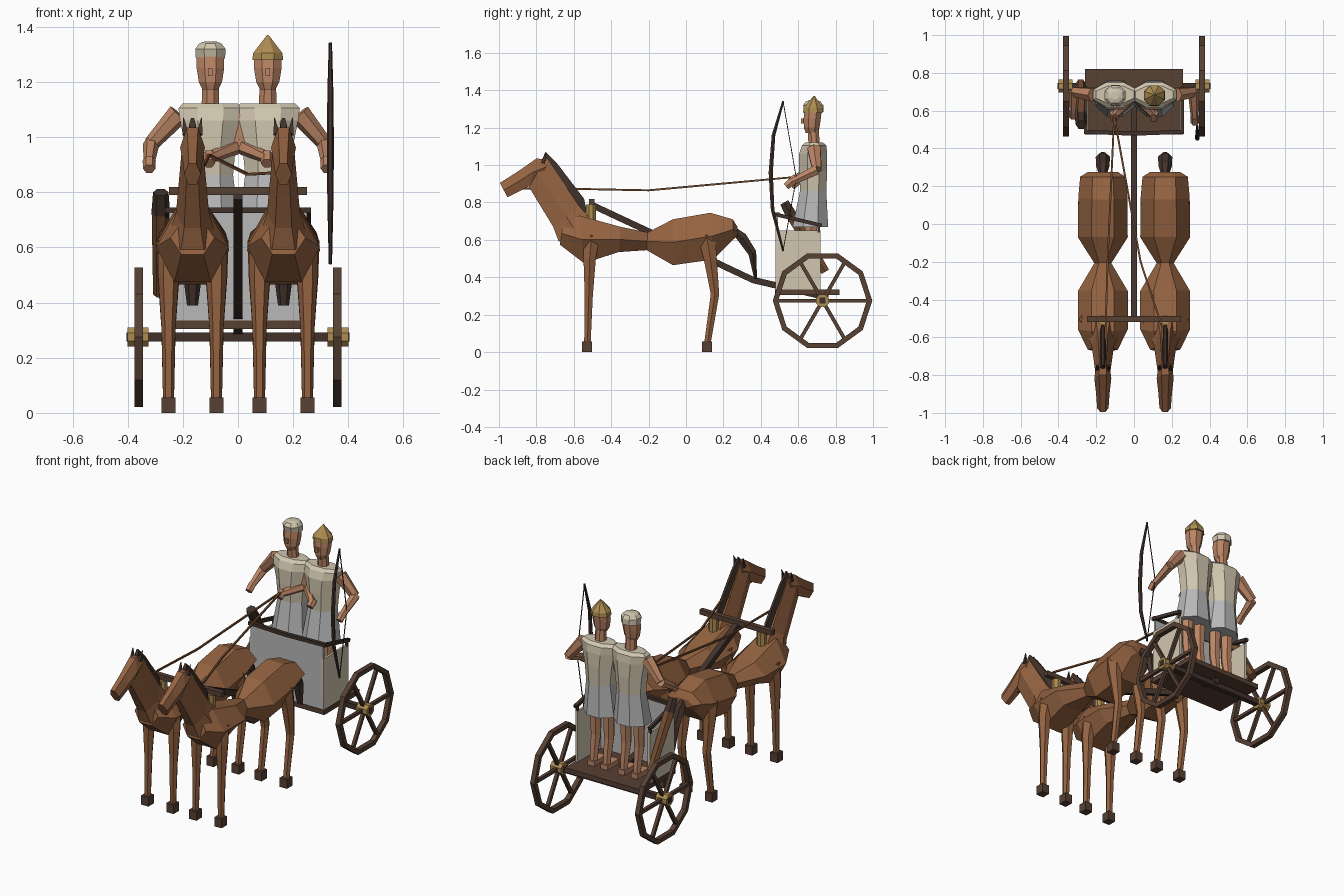
import bpy, bmesh, math
from mathutils import Vector as V

if "Cube" in bpy.data.objects:
    bpy.data.objects.remove(bpy.data.objects["Cube"])


def mat(name, *c):
    m = bpy.data.materials.new(name)
    m.diffuse_color = (*c, 1)
    m.use_nodes = True
    m.node_tree.nodes["Principled BSDF"].inputs["Base Color"].default_value = m.diffuse_color
    return m


HORSE = mat("chestnut", .30, .125, .053)
SKIN = mat("skin", .50, .235, .13)
CREAM = mat("cream_linen", .64, .57, .43)
GREY = mat("grey_cloth", .48, .48, .49)
DARK = mat("dark_wood", .052, .031, .023)
WOOD = mat("brown_wood", .095, .052, .034)
GOLD = mat("gold", .42, .265, .085)
LEATHER = mat("leather", .18, .075, .03)


def loft(name, rings, m, closed=False):
    """Skin a list of equal point rings, capped unless closed."""
    bm = bmesh.new()
    vs = [[bm.verts.new(p) for p in r] for r in rings]
    k, n = len(vs), len(vs[0])
    for i in range(k if closed else k - 1):
        a, b = vs[i], vs[(i + 1) % k]
        for j in range(n):
            bm.faces.new((a[j], a[(j + 1) % n], b[(j + 1) % n], b[j]))
    if not closed:
        bm.faces.new(vs[0])
        bm.faces.new(vs[-1])
    bmesh.ops.recalc_face_normals(bm, faces=bm.faces)
    me = bpy.data.meshes.new(name)
    bm.to_mesh(me)
    bm.free()
    me.materials.append(m)
    ob = bpy.data.objects.new(name, me)
    bpy.context.collection.objects.link(ob)
    return ob


def box(name, lo, hi, m):
    rings = [[(lo[0], lo[1], z), (hi[0], lo[1], z), (hi[0], hi[1], z), (lo[0], hi[1], z)]
             for z in (lo[2], hi[2])]
    return loft(name, rings, m)


def tube(name, pts, radii, m, n=6):
    """Faceted tube along a path, with a radius per point or one for all."""
    pts = [V(p) for p in pts]
    if not isinstance(radii, (list, tuple)):
        radii = [radii] * len(pts)
    span = (pts[-1] - pts[0]).normalized()
    ref = V((0, 0, 1)) if abs(span.x) > .7 else V((1, 0, 0))
    rings = []
    for i, p in enumerate(pts):
        d = (pts[min(i + 1, len(pts) - 1)] - pts[max(i - 1, 0)]).normalized()
        u = ref.cross(d).normalized()
        w = d.cross(u)
        rings.append([p + radii[i] * (u * math.cos(a) + w * math.sin(a))
                      for a in [(j + .5) * math.tau / n for j in range(n)]])
    return loft(name, rings, m)


def slab(name, x, secs, m):
    """Hexagonal side-profile loft: (top y, top z, bottom y, bottom z, half width)."""
    rings = []
    for ty, tz, by, bz, w in secs:
        my, mz = (ty + by) / 2, (tz + bz) / 2
        rings.append([(x - .45 * w, ty, tz), (x + .45 * w, ty, tz), (x + w, my, mz),
                      (x + .5 * w, by, bz), (x - .5 * w, by, bz), (x - w, my, mz)])
    return loft(name, rings, m)


def stack(name, x, secs, m, n=8):
    """Upright loft of ellipses: (z, centre y, radius x, radius y)."""
    k = 1 / math.cos(math.pi / n)
    return loft(name, [[(x + k * rx * math.cos((j + .5) * math.tau / n),
                         cy + k * ry * math.sin((j + .5) * math.tau / n), z)
                        for j in range(n)] for z, cy, rx, ry in secs], m)


def horse(x):
    slab("horse_body", x, [
        (-.655, .695, -.675, .575, .08), (-.57, .73, -.545, .475, .132),
        (-.35, .67, -.36, .535, .132), (-.205, .64, -.21, .545, .045),
        (-.07, .71, -.07, .465, .132), (.13, .745, .145, .495, .13),
        (.25, .71, .25, .60, .12), (.275, .67, .275, .62, .08)], HORSE)
    slab("horse_neck", x, [(-.50, .70, -.68, .59, .085), (-.57, .78, -.71, .67, .06),
                           (-.74, 1.03, -.85, .90, .038)], HORSE)
    slab("horse_head", x, [(-.74, 1.03, -.755, .95, .036), (-.80, 1.035, -.835, .89, .045),
                           (-.90, .965, -.89, .86, .036), (-.995, .905, -.955, .828, .03)], HORSE)
    slab("horse_mane", x, [(-.75, 1.07, -.77, 1.02, .012), (-.69, 1.01, -.735, .97, .016),
                           (-.545, .82, -.60, .78, .016), (-.53, .75, -.57, .72, .012)], DARK)
    slab("horse_tail", x, [(.26, .67, .26, .62, .02), (.32, .63, .29, .58, .035),
                           (.375, .54, .335, .52, .038), (.38, .39, .365, .39, .02)], DARK)
    for s in (-1, 1):
        lx = x + s * .087
        tube("horse_ear", [(x + s * .025, -.765, 1.01), (x + s * .033, -.75, 1.07)],
             [.016, .002], DARK, 4)
        tube("horse_front_leg", [(x + s * .075, -.505, .62), (lx, -.515, .5), (lx, -.52, .3),
                                 (lx, -.527, .05)], [.05, .038, .025, .02], HORSE)
        tube("horse_hind_leg", [(x + s * .075, .11, .62), (lx, .13, .5), (lx, .155, .31),
                                (lx, .115, .05)], [.055, .04, .026, .02], HORSE)
        for y in (-.53, .112):
            box("hoof", (lx - .025, y - .027, 0), (lx + .025, y + .027, .056), WOOD)
    # Collar pad under the yoke
    stack("yoke_pad", x, [(.70, -.508, .027, .026), (.79, -.508, .027, .026)], GOLD)


for hx in (-.165, .165):
    horse(hx)

# Wheels with ten-sided rims, six spokes and gold hubs
WY, WZ = .73, .275
for s in (-1, 1):
    rim = []
    for i in range(10):
        a = i * math.tau / 10
        rim.append([(s * (.36 + dx), WY + r * math.cos(a), WZ + r * math.sin(a))
                    for dx, r in ((-.015, .237), (.015, .237), (.015, .266), (-.015, .266))])
    loft("wheel_rim", rim, WOOD, True)
    for i in range(6):
        a = i * math.tau / 6
        c, q = math.cos(a), math.sin(a)
        tube("wheel_spoke", [(s * .36, WY + .02 * c, WZ + .02 * q),
                             (s * .36, WY + .242 * c, WZ + .242 * q)], .014, WOOD, 4)
    tube("wheel_hub", [(s * .325, WY, WZ), (s * .40, WY, WZ)], .037, GOLD, 8)
tube("axle", [(-.404, WY, WZ), (.404, WY, WZ)], .023, DARK, 4)

# Chariot car
box("platform", (-.26, .475, .305), (.26, .82, .335), WOOD)
box("front_panel", (-.25, .478, .335), (.25, .492, .725), GREY)
for s in (-1, 1):
    a, b = sorted((s * .255, s * .241))
    box("side_panel", (a, .478, .335), (b, .72, .65), CREAM)
    tube("rail_post", [(s * .25, .71, .64), (s * .25, .71, .68)], .01, DARK, 4)
tube("side_rail", [(-.255, .725, .677), (-.255, .485, .735)], .014, DARK, 4)
tube("side_rail", [(.255, .725, .677), (.255, .485, .735)], .014, DARK, 4)
tube("front_rail", [(-.265, .488, .735), (0, .478, .735), (.265, .488, .735)], .015, DARK, 4)
tube("draught_pole", [(0, .76, .292), (0, .36, .385), (0, .17, .475), (0, -.2, .645),
                      (0, -.51, .79)], .024, DARK, 4)
tube("yoke", [(-.25, -.503, .805), (.25, -.503, .805)], .021, WOOD, 4)

# Quiver slung outside the car
tube("quiver", [(-.282, .745, .43), (-.28, .565, .73)], [.026, .033], LEATHER)
tube("quiver_mouth", [(-.28, .567, .727), (-.28, .525, .80)], [.034, .028], DARK)


def rider(x, s):
    """Standing figure; s is the side of the outer arm."""
    stack("skirt", x, [(.67, .665, .105, .095), (.865, .68, .082, .07)], GREY)
    stack("tunic", x, [(.86, .68, .082, .07), (.97, .68, .092, .075), (1.06, .68, .11, .075),
                       (1.105, .685, .116, .065), (1.122, .685, .10, .045)], CREAM)
    stack("neck", x, [(1.11, .685, .032, .03), (1.19, .68, .03, .03)], SKIN)
    stack("head", x, [(1.172, .672, .028, .032), (1.20, .672, .042, .042),
                      (1.25, .675, .05, .046), (1.30, .68, .05, .046)], SKIN)
    box("nose", (x - .008, .615, 1.222), (x + .008, .65, 1.25), SKIN)
    for e in (-1, 1):
        lx = x + e * .045
        tube("leg", [(lx, .67, .72), (lx, .665, .52), (lx, .69, .345)], [.038, .032, .022], SKIN)
        box("foot", (lx - .023, .60, .335), (lx + .023, .715, .365), SKIN)
    hand_y = .585 if s < 0 else .555
    arms = {"outer": [(x + s * .115, .685, 1.085), (s * .315, .70, .975), (s * .322, hand_y, .905)],
            "inner": [(x - s * .095, .68, 1.08), (x - s * .09, .665, .965), (s * .105, .575, .925)]}
    for side, (sh, el, ha) in arms.items():
        tube(side + "_upper_arm", [sh, el], [.04, .028], SKIN)
        tube(side + "_forearm", [el, ha], [.03, .02], SKIN)
        tube(side + "_hand", [(ha[0], ha[1] + .015, ha[2] + .01),
                              (ha[0], ha[1] - .02, ha[2] - .02)], [.024, .022], SKIN)


rider(-.1, -1)
rider(.108, 1)
stack("head_wrap", -.1, [(1.285, .685, .053, .05), (1.32, .68, .055, .054),
                         (1.34, .68, .04, .04), (1.347, .68, .02, .02)], CREAM)
stack("helmet", .108, [(1.28, .68, .056, .054), (1.305, .68, .053, .052),
                       (1.37, .685, .003, .003)], GOLD)

# Bow, drawn string and reins
BX = .335
tube("bow", [(BX, .52, 1.342), (BX, .468, 1.16), (BX, .453, .96), (BX, .463, .76),
             (BX, .52, .54)], [.006, .011, .013, .011, .006], DARK)
tube("bow_string", [(BX, .52, 1.335), (BX, .59, .93), (BX, .52, .548)], .003, DARK, 4)
for s, mx in ((-1, -.14), (1, .035)):
    tube("rein", [(-.105, .57, .935), (mx, -.2, .865), (s * .15, -.55, .872),
                  (s * .16, -.90, .875)], .007, LEATHER, 4)
